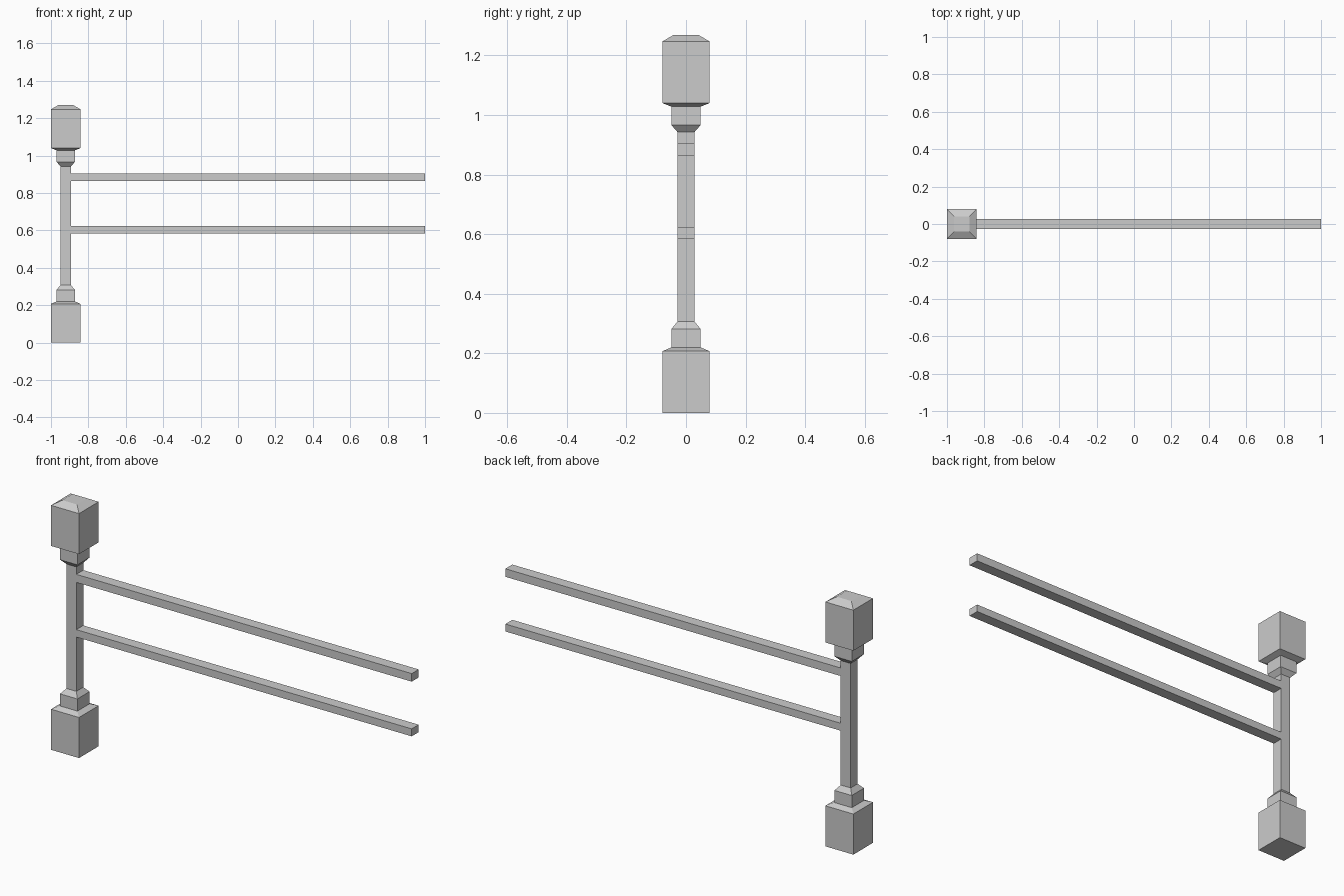
import bpy, bmesh

if "Cube" in bpy.data.objects:
    bpy.data.objects.remove(bpy.data.objects["Cube"])

POST_X = -0.921
RAILS = [(0.584, 0.622), (0.863, 0.904)]

# Square post profile: (half width, height), with extra rings where rails join
SHAFT = 0.028
profile = [(0.079, 0.0), (0.079, 0.207), (0.049, 0.22), (0.049, 0.282), (SHAFT, 0.307)]
profile += [(SHAFT, z) for rail in RAILS for z in rail]
profile += [(SHAFT, 0.942), (0.049, 0.966), (0.049, 1.028), (0.079, 1.04),
            (0.079, 1.247), (0.041, 1.269)]

bm = bmesh.new()

# Loft the post from square rings
rings = [[bm.verts.new((POST_X + sx * r, sy * r, z))
          for sx, sy in ((-1, -1), (1, -1), (1, 1), (-1, 1))] for r, z in profile]
right_faces = {}
for i, (low, high) in enumerate(zip(rings, rings[1:])):
    for k in range(4):
        n = (k + 1) % 4
        face = bm.faces.new((low[k], low[n], high[n], high[k]))
        if k == 1:
            right_faces[profile[i][1]] = face
bm.faces.new(rings[0][::-1])
bm.faces.new(rings[-1])

# Extrude the two rails out of the shaft's right side
for bottom, _ in RAILS:
    new = bmesh.ops.extrude_discrete_faces(bm, faces=[right_faces[bottom]])["faces"][0]
    for v in new.verts:
        v.co.x = 1.0

bmesh.ops.recalc_face_normals(bm, faces=bm.faces)
mesh = bpy.data.meshes.new("fence_post_with_rails")
bm.to_mesh(mesh)
bm.free()
bpy.context.collection.objects.link(bpy.data.objects.new("fence_post_with_rails", mesh))
